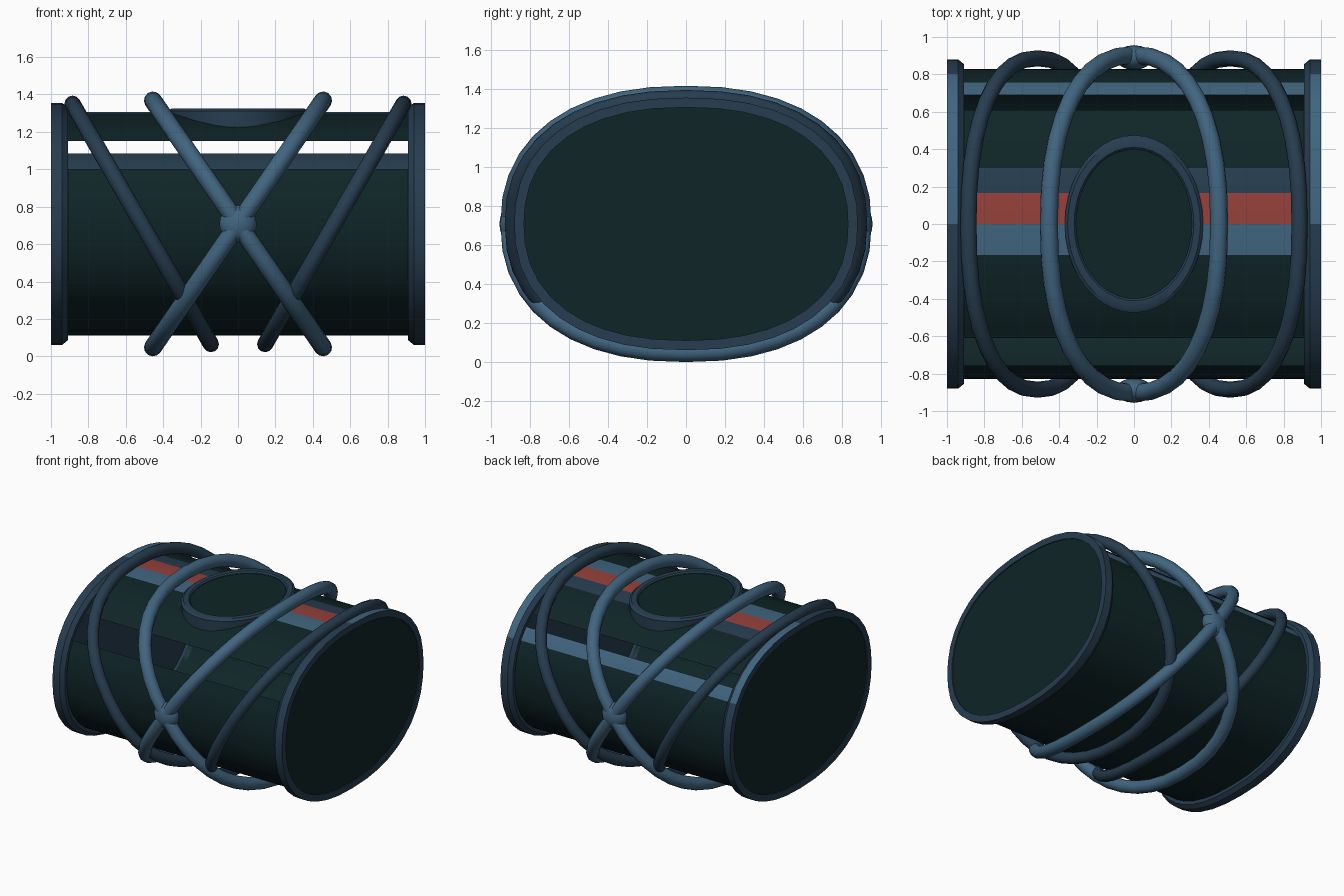
import bpy, bmesh, math
from mathutils import Vector

if "Cube" in bpy.data.objects:
    bpy.data.objects.remove(bpy.data.objects["Cube"], do_unlink=True)

MID = 0.708          # height of the barrel axis
HY, HZ = 0.83, 0.597  # barrel half width and half height
POWER = 2.3          # fullness of the oval section


def material(name, rgb):
    m = bpy.data.materials.new(name)
    m.use_nodes = True
    m.diffuse_color = (*rgb, 1)
    bsdf = m.node_tree.nodes["Principled BSDF"]
    bsdf.inputs["Base Color"].default_value = (*rgb, 1)
    bsdf.inputs["Roughness"].default_value = 0.7
    return m


green = material("dark_green", (0.0048, 0.018, 0.02))
dark_blue = material("dark_blue", (0.02, 0.047, 0.08))
light_blue = material("light_blue", (0.052, 0.13, 0.215))
red = material("red", (0.3, 0.052, 0.042))
PALETTE = [green, dark_blue, light_blue, red]
GREEN, DARK, LIGHT, RED = range(4)


def finish(name, bm, smooth=True):
    mesh = bpy.data.meshes.new(name)
    bm.to_mesh(mesh)
    bm.free()
    obj = bpy.data.objects.new(name, mesh)
    bpy.context.collection.objects.link(obj)
    for m in PALETTE:
        mesh.materials.append(m)
    if smooth:
        bpy.ops.object.select_all(action="DESELECT")
        obj.select_set(True)
        bpy.context.view_layer.objects.active = obj
        bpy.ops.object.shade_smooth_by_angle(angle=math.radians(35))
    return obj


# Quarter of the oval from the top round to the side, then mirrored twice
quarter = [0, .199, .361, .506, .627, .735, .831, .91, .964, .994, 1]
unit = [(y, (1 - y ** POWER) ** (1 / POWER)) for y in quarter]
half = unit + [(y, -z) for y, z in reversed(unit[:-1])]
OVAL = half + [(-y, z) for y, z in reversed(half[1:-1])]
N = len(OVAL)


def oval(bm, x, grow=0.0):
    return [bm.verts.new((x, y * (HY + grow), MID + z * (HZ + grow))) for y, z in OVAL]


def bridge(bm, a, b, paint, skip=()):
    n = len(a)
    for i in range(n):
        if i not in skip:
            j = (i + 1) % n
            bm.faces.new((a[i], a[j], b[j], b[i])).material_index = paint(i)


# Barrel shell: open slots along both shoulders, painted stripes along the top
STRIPES = {0: RED, 1: DARK, 6: LIGHT, N - 1: LIGHT}
SLOTS = (5, N - 6, N - 7)
bm = bmesh.new()
bridge(bm, oval(bm, -0.95), oval(bm, 0.95), lambda i: STRIPES.get(i, GREEN), SLOTS)
bmesh.ops.recalc_face_normals(bm, faces=bm.faces)
finish("barrel_shell", bm)

# End rims and end caps
RIM = [(0.91, 0), (0.91, 0.025), (0.94, 0.05), (1.0, 0.05), (1.0, 0.03), (1.0, 0), (0.99, 0)]
for side, s in (("left", 1), ("right", -1)):
    bm = bmesh.new()
    rings = [oval(bm, s * x, g) for x, g in RIM]
    for k in range(len(rings)):
        bridge(bm, rings[k], rings[(k + 1) % len(rings)],
               lambda i: LIGHT if k == 2 and i < 7 else DARK)
    bmesh.ops.recalc_face_normals(bm, faces=bm.faces)
    finish(side + "_rim", bm)

    bm = bmesh.new()
    outer, inner = oval(bm, s * 0.992), oval(bm, s * 0.97)
    bridge(bm, outer, inner, lambda i: GREEN)
    bm.faces.new(outer).material_index = GREEN
    bm.faces.new(inner).material_index = DARK
    bmesh.ops.recalc_face_normals(bm, faces=bm.faces)
    finish(side + "_end_cap", bm)


# Slanted hoops: oval path in a tilted plane with a round section
def hoop(name, cx, lean, grow, radius, colour, steps=40, sides=12):
    path = []
    for i in range(steps):
        t = 2 * math.pi * i / steps
        c, s = math.cos(t), math.sin(t)
        e = 2 / POWER
        y = math.copysign(abs(c) ** e, c)
        z = math.copysign(abs(s) ** e, s)
        path.append(Vector((cx + lean * z, y * (HY + grow + 0.01), MID + z * (HZ + grow))))
    normal = Vector((HZ + grow, 0, -lean)).normalized()
    bm = bmesh.new()
    rings = []
    for i, p in enumerate(path):
        tangent = (path[(i + 1) % steps] - path[i - 1]).normalized()
        out = tangent.cross(normal).normalized()
        ring = []
        for j in range(sides):
            a = 2 * math.pi * j / sides
            ring.append(bm.verts.new(p + radius * (math.cos(a) * out + math.sin(a) * normal)))
        rings.append(ring)
    for i in range(steps):
        bridge(bm, rings[i], rings[(i + 1) % steps], lambda _: colour)
    bmesh.ops.recalc_face_normals(bm, faces=bm.faces)
    finish(name, bm)


for side, s in (("left", 1), ("right", -1)):
    hoop(side + "_crossing_hoop", 0, s * 0.455, 0.063, 0.048, LIGHT)
    hoop(side + "_outer_hoop", s * 0.515, s * 0.37, 0.046, 0.043, DARK)

# Knots where the two middle hoops cross
for side, s in (("front", -1), ("back", 1)):
    bm = bmesh.new()
    bmesh.ops.create_uvsphere(bm, u_segments=16, v_segments=10, radius=0.1)
    for v in bm.verts:
        v.co = Vector((v.co.x, v.co.y * 0.66 + s * 0.89, v.co.z + MID))
    for f in bm.faces:
        f.material_index = LIGHT
    finish(side + "_knot", bm)

# Oval hatch on top: upright collar sunk into the shell, with a dark lid inside
COLLAR = [(.37, .475, 1.2), (.37, .475, 1.312), (.355, .455, 1.325),
          (.32, .41, 1.325), (.31, .4, 1.315), (.31, .4, 1.2)]
bm = bmesh.new()
rings = []
for rx, ry, z in COLLAR:
    angles = [2 * math.pi * i / 40 for i in range(40)]
    rings.append([bm.verts.new((rx * math.cos(a), ry * math.sin(a), z)) for a in angles])
for a, b in zip(rings, rings[1:]):
    bridge(bm, a, b, lambda i: DARK)
bmesh.ops.recalc_face_normals(bm, faces=bm.faces)
finish("hatch_collar", bm)

bm = bmesh.new()
bmesh.ops.create_circle(bm, cap_ends=True, segments=40, radius=1)
for v in bm.verts:
    v.co = Vector((v.co.x * 0.312, v.co.y * 0.402, 1.309))
finish("hatch_lid", bm, smooth=False)
